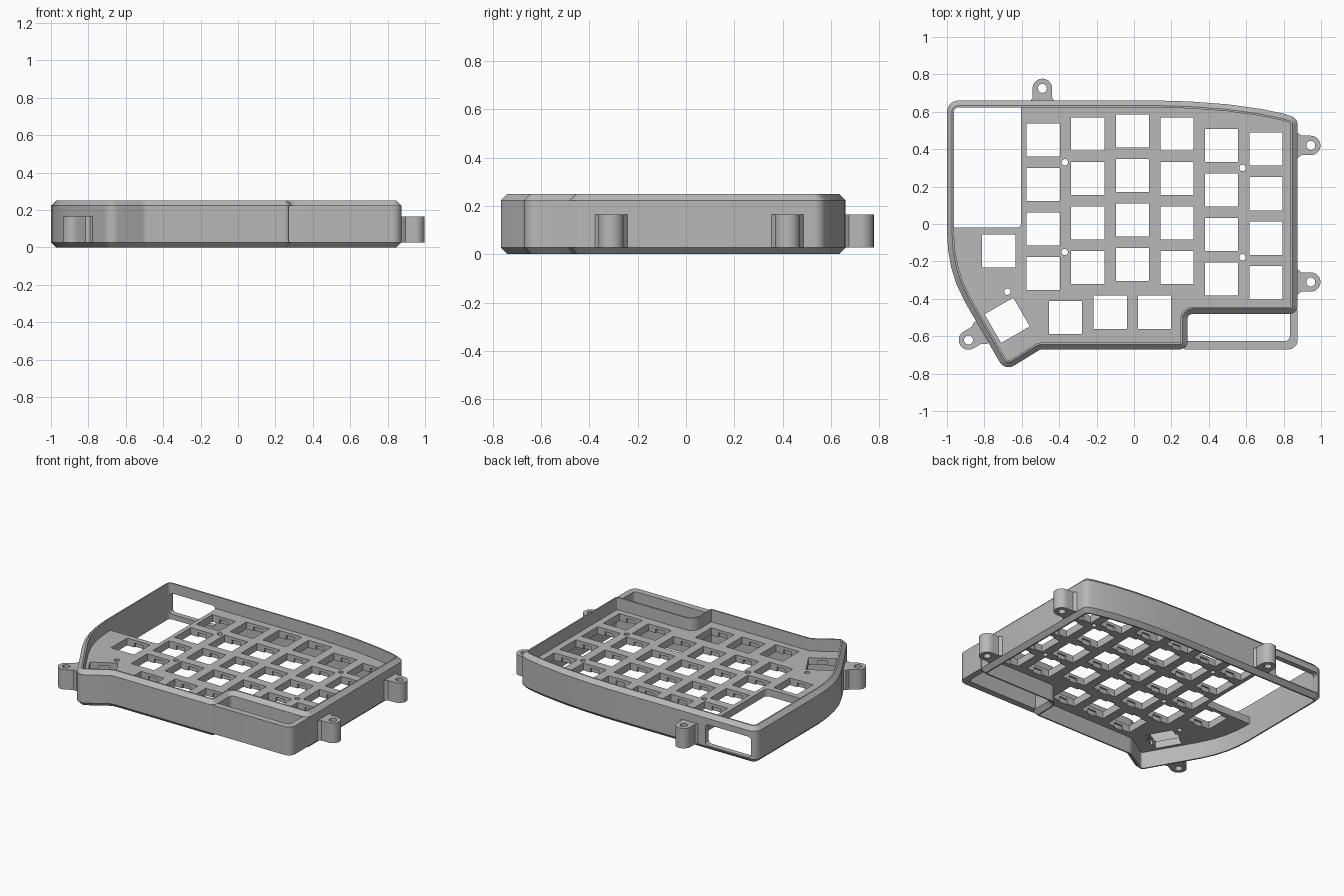
import bpy, bmesh, math
from mathutils import Vector, Matrix

cube = bpy.data.objects.get("Cube")
if cube:
    bpy.data.objects.remove(cube, do_unlink=True)

GREY = (0.48, 0.48, 0.48, 1)
mat = bpy.data.materials.new("plain_grey")
mat.use_nodes = True
mat.diffuse_color = GREY
mat.node_tree.nodes["Principled BSDF"].inputs["Base Color"].default_value = GREY

TOP, CHAMFER, WALL = 0.25, 0.027, 0.037
PLATE_LOW, PLATE_TOP = 0.115, 0.165
STEPS = 6


def outline(corners, inset=0.0):
    """Counter-clockwise corners (x, y, radius), moved inward and rounded."""
    n, result = len(corners), []
    for i, (x, y, r) in enumerate(corners):
        p = Vector((x, y))
        d1 = (p - Vector(corners[i - 1][:2])).normalized()
        d2 = (Vector(corners[(i + 1) % n][:2]) - p).normalized()
        n1, n2 = Vector((-d1.y, d1.x)), Vector((-d2.y, d2.x))
        p = p + (n1 + n2) * (inset / (1 + n1.dot(n2)))
        if r == 0:
            result.append(p)
            continue
        turn = math.atan2(d1.x * d2.y - d1.y * d2.x, d1.dot(d2))
        side = 1 if turn > 0 else -1
        r = max(r - side * inset, 0.005)
        start = p - d1 * r * math.tan(abs(turn) / 2)
        centre = start + n1 * r * side
        for k in range(STEPS + 1):
            result.append(centre + Matrix.Rotation(turn * k / STEPS, 2) @ (start - centre))
    return result


def make(name, bm):
    bmesh.ops.recalc_face_normals(bm, faces=bm.faces)
    mesh = bpy.data.meshes.new(name)
    bm.to_mesh(mesh)
    bm.free()
    mesh.materials.append(mat)
    ob = bpy.data.objects.new(name, mesh)
    bpy.context.collection.objects.link(ob)
    return ob


def add_prism(bm, points, low, high):
    bottom = [bm.verts.new((p[0], p[1], low)) for p in points]
    upper = [bm.verts.new((p[0], p[1], high)) for p in points]
    bm.faces.new(bottom[::-1])
    bm.faces.new(upper)
    for i in range(len(points)):
        bm.faces.new((bottom[i - 1], bottom[i], upper[i], upper[i - 1]))


def prism(name, points, low, high):
    bm = bmesh.new()
    add_prism(bm, points, low, high)
    return make(name, bm)


def circle(x, y, r, n=20):
    return [(x + r * math.cos(math.tau * k / n), y + r * math.sin(math.tau * k / n)) for k in range(n)]


def rect(x, y, w, h, angle=0):
    turn = Matrix.Rotation(angle, 2)
    return [Vector((x, y)) + turn @ Vector((a * w / 2, b * h / 2))
            for a, b in ((-1, -1), (1, -1), (1, 1), (-1, 1))]


def select(ob):
    bpy.ops.object.select_all(action='DESELECT')
    ob.select_set(True)
    bpy.context.view_layer.objects.active = ob


def cut(ob, cutter):
    cutter.hide_render = True
    mod = ob.modifiers.new("cut", 'BOOLEAN')
    mod.operation, mod.solver, mod.object = 'DIFFERENCE', 'EXACT', cutter
    select(ob)
    bpy.ops.object.modifier_apply(modifier=mod.name)
    bpy.data.objects.remove(cutter, do_unlink=True)


def smooth(ob):
    select(ob)
    bpy.ops.object.shade_smooth_by_angle(angle=math.radians(25))


# Case wall: chamfered ring following the footprint
FOOTPRINT = [
    (-1, 0.66, 0.06), (-1, -0.05, 0), (-0.994, -0.14, 0), (-0.978, -0.23, 0),
    (-0.95, -0.32, 0), (-0.905, -0.415, 0), (-0.69, -0.787, 0.055), (-0.5, -0.67, 0.05),
    (0.285, -0.67, 0.04), (0.285, -0.48, 0.03), (0.875, -0.48, 0.045), (0.875, 0.565, 0.05),
    (0.8, 0.59, 0), (0.68, 0.615, 0), (0.5, 0.64, 0), (0.3, 0.655, 0), (0.13, 0.66, 0)]
bm = bmesh.new()
levels = [(CHAMFER, 0), (0, CHAMFER), (0, TOP - CHAMFER), (CHAMFER, TOP), (WALL, TOP), (WALL, 0)]
loops = [[bm.verts.new((p.x, p.y, z)) for p in outline(FOOTPRINT, d)] for d, z in levels]
for a, b in zip(loops, loops[1:] + loops[:1]):
    for i in range(len(a)):
        bm.faces.new((a[i - 1], a[i], b[i], b[i - 1]))
case_wall = make("case_wall", bm)

# Connector window in the back wall, beside the controller bay
window = outline([(-0.96, 0.035, 0.025), (-0.61, 0.035, 0.025), (-0.61, 0.18, 0.025), (-0.96, 0.18, 0.025)])
cutter = prism("window_cutter", window, -0.1, 0.1)
cutter.data.transform(Matrix.Translation((0, 0.65, 0)) @ Matrix.Rotation(math.pi / 2, 4, 'X'))
cut(case_wall, cutter)
smooth(case_wall)

# Switch plate with controller bay, switch holes and screw holes
plate = prism("switch_plate", outline(FOOTPRINT, WALL - 0.01), PLATE_LOW, PLATE_TOP)
COLUMNS = {-0.485: 0.45, -0.247: 0.482, -0.008: 0.498, 0.23: 0.482, 0.468: 0.42, 0.705: 0.4}
PITCH, HOLE = 0.238, 0.177
switches = [(x, y - PITCH * row, 0) for x, y in COLUMNS.items() for row in range(4)]
switches += [(-0.723, -0.145, 0), (-0.678, -0.515, math.radians(30)), (-0.367, -0.5, 0),
             (-0.127, -0.472, 0), (0.11, -0.472, 0)]
screws = [(-0.37, 0.33), (-0.37, -0.15), (0.58, 0.3), (0.58, -0.178), (-0.677, -0.362)]
holes, notches = bmesh.new(), bmesh.new()
for x, y, angle in switches:
    add_prism(holes, rect(x, y, HOLE, HOLE, angle), 0, TOP)
    add_prism(notches, rect(x, y, 0.065, HOLE + 0.024, angle), 0, PLATE_TOP - 0.02)
for x, y in screws:
    add_prism(holes, circle(x, y, 0.017), 0, TOP)
bay = outline([(-1.1, -0.02, 0), (-0.603, -0.02, 0.025), (-0.603, 0.8, 0), (-1.1, 0.8, 0)])
add_prism(holes, bay, 0, TOP)
cut(plate, make("hole_cutter", holes))
cut(plate, make("notch_cutter", notches))
smooth(plate)

# Open side pocket at the front
pocket = [(0.27, -0.67, 0), (0.875, -0.67, 0.05), (0.875, -0.455, 0),
          (0.833, -0.455, 0), (0.833, -0.625, 0.025), (0.27, -0.625, 0)]
smooth(prism("pocket_wall", outline(pocket), CHAMFER, TOP - CHAMFER))

# Mounting lugs: round ear, flared neck, screw hole
LUGS = {"back_lug": (-0.49, 0.725, 90), "left_front_lug": (0.945, -0.31, 0),
        "left_back_lug": (0.945, 0.42, 0), "right_front_lug": (-0.885, -0.62, 210)}
R = 0.052
for name, (x, y, degrees) in LUGS.items():
    ear = [(R * math.cos(t), R * math.sin(t)) for t in
           (math.pi * (k / 16 - 0.5) for k in range(17))]
    neck = [(-0.05, R), (-0.07, R + 0.015), (-0.095, R + 0.015)]
    shape = ear + neck + [(a, -b) for a, b in reversed(neck)]
    turn = Matrix.Rotation(math.radians(degrees), 2)
    lug = prism(name, [Vector((x, y)) + turn @ Vector(p) for p in shape], CHAMFER, PLATE_TOP)
    cut(lug, prism("screw_cutter", circle(x, y, 0.024), 0, TOP))
    smooth(lug)
